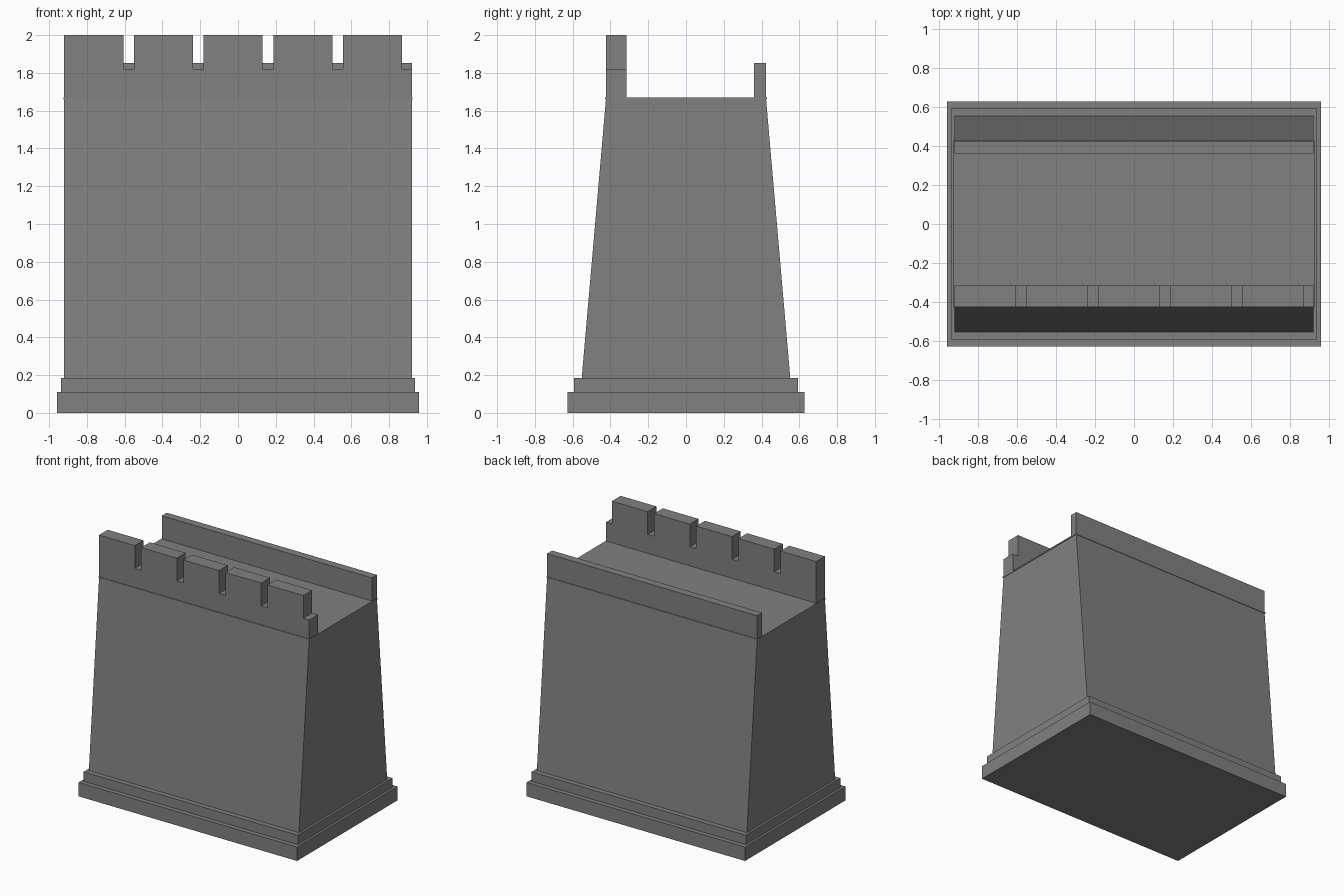
import bpy
import bmesh

cube = bpy.data.objects.get("Cube")
if cube:
    bpy.data.objects.remove(cube, do_unlink=True)

stone = bpy.data.materials.new("grey stone")
stone.use_nodes = True
GREY = (0.22, 0.22, 0.22, 1)
stone.diffuse_color = GREY
stone.node_tree.nodes["Principled BSDF"].inputs["Base Color"].default_value = GREY


def add_object(name, bm):
    bmesh.ops.recalc_face_normals(bm, faces=bm.faces[:])
    mesh = bpy.data.meshes.new(name)
    bm.to_mesh(mesh)
    bm.free()
    mesh.materials.append(stone)
    obj = bpy.data.objects.new(name, mesh)
    bpy.context.collection.objects.link(obj)


def extrude(name, outline, place, direction):
    """Extrude a closed 2D outline, placed in 3D, along a direction."""
    bm = bmesh.new()
    face = bm.faces.new([bm.verts.new(place(a, b)) for a, b in outline])
    new = bmesh.ops.extrude_face_region(bm, geom=[face])["geom"]
    verts = [v for v in new if isinstance(v, bmesh.types.BMVert)]
    bmesh.ops.translate(bm, verts=verts, vec=direction)
    add_object(name, bm)


def block(name, x, y, z0, z1):
    extrude(name, [(-x, -y), (x, -y), (x, y), (-x, y)],
            lambda a, b: (a, b, z0), (0, 0, z1 - z0))


W = 0.92        # half width of the wall
DECK = 1.67     # walkway height

# Stepped plinth
block("lower_plinth", 0.957, 0.628, 0, 0.11)
block("upper_plinth", 0.938, 0.592, 0.11, 0.185)

# Tapered wall, sloping on the front and back only
extrude("tapered_wall",
        [(-0.552, 0.185), (0.552, 0.185), (0.424, 1.66), (-0.424, 1.66)],
        lambda y, z: (-W, y, z), (2 * W, 0, 0))

# Thin walkway slab with a slight lip
block("walkway", W + 0.004, 0.428, 1.66, DECK)

# Front parapet: one stepped outline with a narrow slot after each merlon
pitch, merlon, slot_z = 0.369, 0.313, 1.82
outline = [(W, DECK), (-W, DECK)]
for i in range(5):
    left = -W + i * pitch
    right = left + merlon
    if i:
        outline.append((left, slot_z))
    outline += [(left, 2), (right, 2), (right, slot_z)]
outline.append((W, slot_z))
extrude("front_battlement", outline, lambda x, z: (x, -0.424, z), (0, 0.109, 0))

# Plain rear parapet
extrude("rear_parapet", [(-W, DECK), (W, DECK), (W, 1.853), (-W, 1.853)],
        lambda x, z: (x, 0.361, z), (0, 0.063, 0))
